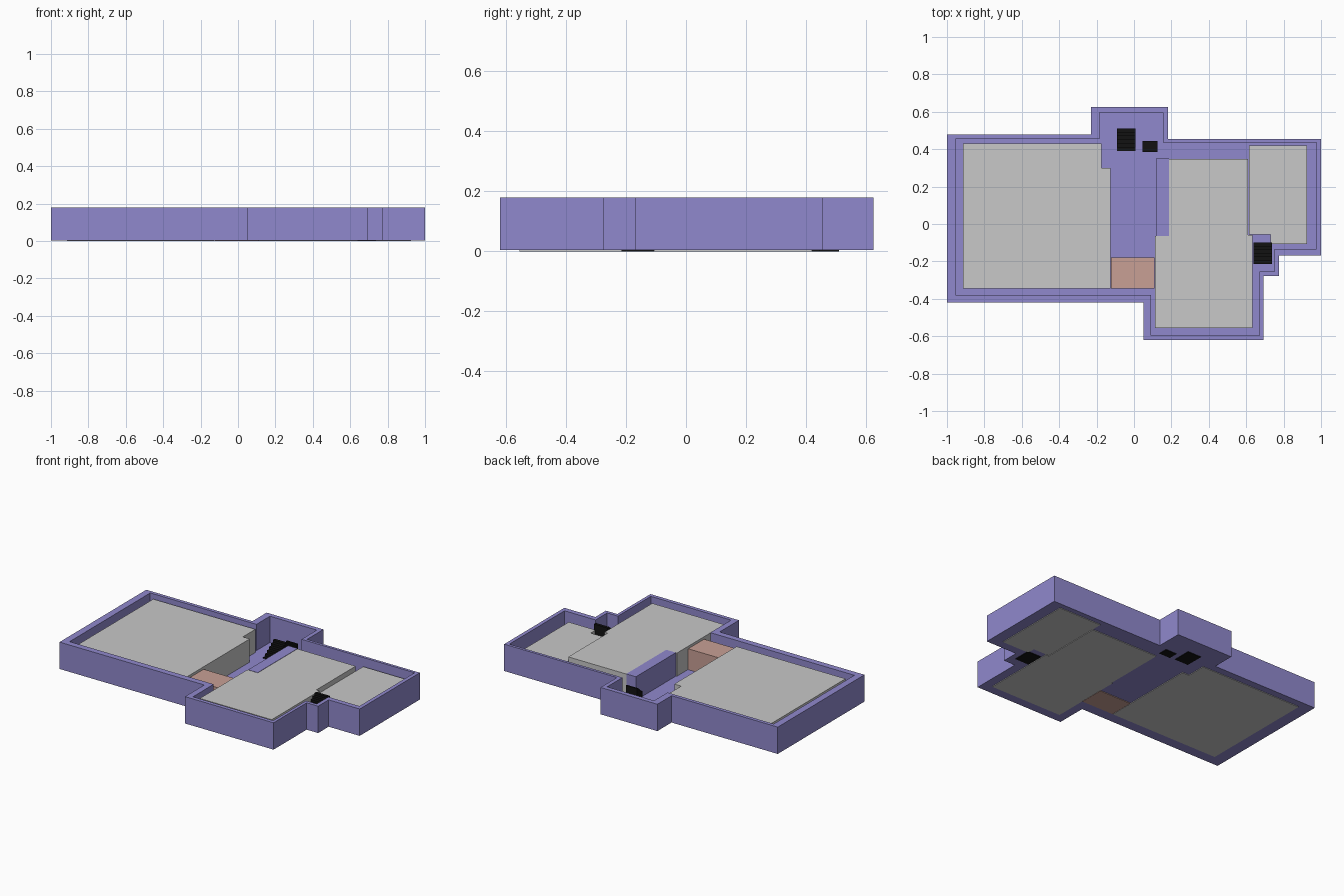
import bpy
import bmesh

cube = bpy.data.objects.get("Cube")
if cube:
    bpy.data.objects.remove(cube, do_unlink=True)


def material(name, rgb):
    mat = bpy.data.materials.new(name)
    mat.use_nodes = True
    mat.diffuse_color = (*rgb, 1)
    mat.node_tree.nodes["Principled BSDF"].inputs["Base Color"].default_value = (*rgb, 1)
    return mat


PURPLE = material("purple", (0.28, 0.25, 0.61))
GREY = material("grey", (0.58, 0.58, 0.58))
SALMON = material("salmon", (0.58, 0.35, 0.30))
BLACK = material("black", (0.006, 0.006, 0.006))


def finish(bm, name, mat):
    bmesh.ops.recalc_face_normals(bm, faces=bm.faces)
    mesh = bpy.data.meshes.new(name)
    bm.to_mesh(mesh)
    bm.free()
    mesh.materials.append(mat)
    obj = bpy.data.objects.new(name, mesh)
    bpy.context.collection.objects.link(obj)
    return obj


def prism(name, outline, low, high, mat):
    bm = bmesh.new()
    face = bm.faces.new([bm.verts.new((x, y, low)) for x, y in outline])
    top = bmesh.ops.extrude_face_region(bm, geom=[face], use_keep_orig=True)["geom"]
    for v in top:
        if isinstance(v, bmesh.types.BMVert):
            v.co.z = high
    return finish(bm, name, mat)


def rect(x0, x1, y0, y1):
    return [(x0, y0), (x1, y0), (x1, y1), (x0, y1)]


def wall_ring(name, outer, inner, low, high, mat):
    bm = bmesh.new()
    loops = [[bm.verts.new((x, y, z)) for x, y in line]
             for line, z in ((outer, low), (outer, high), (inner, high), (inner, low))]
    n = len(outer)
    for k in range(4):
        a, b = loops[k], loops[(k + 1) % 4]
        for i in range(n):
            j = (i + 1) % n
            bm.faces.new((a[i], a[j], b[j], b[i]))
    return finish(bm, name, mat)


# Perimeter wall and floor
outer = [(-1, -.42), (.05, -.42), (.05, -.62), (.692, -.62), (.692, -.277),
         (.775, -.277), (.775, -.168), (1, -.168), (1, .455), (.182, .455),
         (.182, .625), (-.23, .625), (-.23, .478), (-1, .478)]
inner = [(-.955, -.38), (.09, -.38), (.09, -.595), (.672, -.595), (.672, -.255),
         (.75, -.255), (.75, -.135), (.975, -.135), (.975, .437), (.155, .437),
         (.155, .595), (-.185, .595), (-.185, .455), (-.955, .455)]
BASE = .004
wall_ring("perimeter_wall", outer, inner, BASE, .18, PURPLE)
prism("floor", inner, BASE, .008, PURPLE)

# Room blocks
ROOM = .16
prism("large_room", [(-.915, -.345), (-.125, -.345), (-.125, .3), (-.175, .3),
                     (-.175, .43), (-.915, .43)], 0, ROOM, GREY)
prism("middle_room", [(.112, -.555), (.633, -.555), (.633, -.06), (.61, -.06),
                      (.61, .348), (.12, .348), (.12, -.065), (.112, -.065)],
      0, ROOM, GREY)
prism("small_room", [(.73, -.107), (.925, -.107), (.925, .42), (.614, .42),
                     (.614, -.055), (.73, -.055)], 0, .13, GREY)
prism("closet", rect(.118, .188, -.064, .35), .008, ROOM + .002, PURPLE)
prism("entry", rect(-.123, .11, -.345, -.18), 0, .145, SALMON)


# Stepped dark fixtures
def steps(name, x0, x1, y0, y1, low, high, count=6):
    profile = [(y1, 0), (y0, 0)]
    for i in range(count):
        z = low + (high - low) * i / (count - 1)
        profile += [(y0 + (y1 - y0) * i / count, z),
                    (y0 + (y1 - y0) * (i + 1) / count, z)]
    bm = bmesh.new()
    face = bm.faces.new([bm.verts.new((x0, y, z)) for y, z in profile])
    far = bmesh.ops.extrude_face_region(bm, geom=[face], use_keep_orig=True)["geom"]
    for v in far:
        if isinstance(v, bmesh.types.BMVert):
            v.co.x = x1
    return finish(bm, name, BLACK)


steps("hall_steps", -.09, .008, .39, .51, .015, .09)
steps("upper_steps", .045, .125, .385, .445, .1, .14)
steps("side_steps", .638, .738, -.215, -.1, .1, .17)
